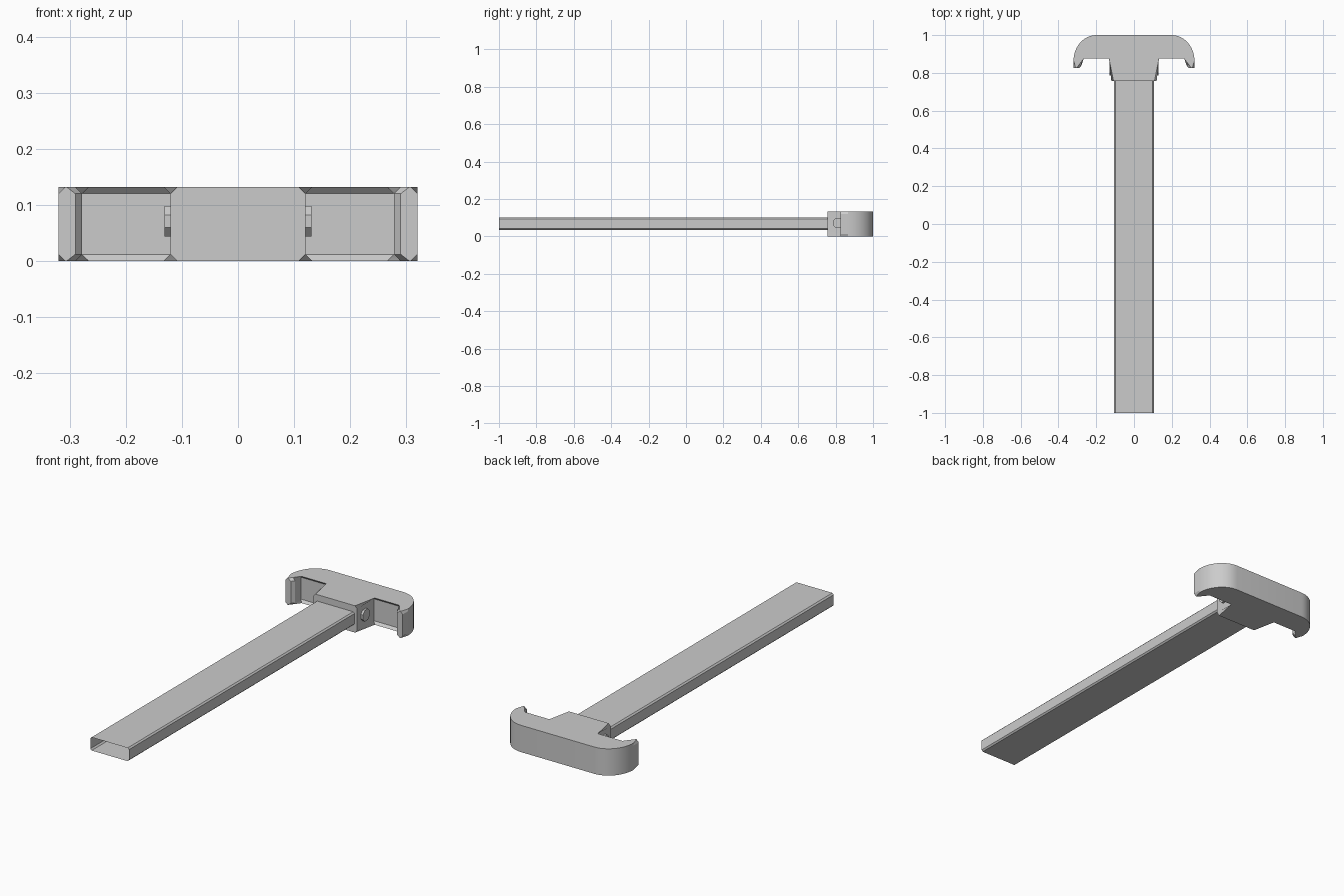
import bpy, bmesh, math

if "Cube" in bpy.data.objects:
    bpy.data.objects.remove(bpy.data.objects["Cube"])


def finish(bm, name):
    bmesh.ops.recalc_face_normals(bm, faces=bm.faces)
    mesh = bpy.data.meshes.new(name)
    bm.to_mesh(mesh)
    bm.free()
    ob = bpy.data.objects.new(name, mesh)
    bpy.context.collection.objects.link(ob)
    return ob


def prism(bm, pts, vec, caps=True):
    """Extrude a closed 3D outline along vec."""
    a = [bm.verts.new(p) for p in pts]
    b = [bm.verts.new([p[i] + vec[i] for i in range(3)]) for p in pts]
    n = len(pts)
    for i in range(n):
        j = (i + 1) % n
        bm.faces.new((a[i], a[j], b[j], b[i]))
    if caps:
        bm.faces.new(a)
        bm.faces.new(b)


# T-shaped head with hooked ends: right half outline, then mirrored
H, STEM_Y, TIP_Y = 0.132, 0.757, 0.825
half = [(0.12, STEM_Y), (0.12, 0.887), (0.278, 0.887), (0.278, 0.84),
        (0.29, TIP_Y), (0.32, TIP_Y)]
N = 12
for i in range(N + 1):
    t = math.pi / 2 * i / N
    half.append((0.20 + 0.12 * math.cos(t), 0.865 + 0.135 * math.sin(t)))
outline = half + [(-x, y) for x, y in reversed(half)]

bm = bmesh.new()
prism(bm, [(x, y, 0) for x, y in outline], (0, 0, H))


def chamfered(e):
    p, q = e.verts[0].co, e.verts[1].co
    if abs(p.z - q.z) > 1e-4:
        return False
    # stem front and hook tips stay square
    return not any(abs(p.y - y) < 1e-4 and abs(q.y - y) < 1e-4
                   for y in (STEM_Y, TIP_Y))


bmesh.ops.bevel(bm, geom=[e for e in bm.edges if chamfered(e)],
                offset=0.012, segments=1, affect='EDGES')
head = finish(bm, "handle_head")
bpy.context.view_layer.objects.active = head
head.select_set(True)
bpy.ops.object.shade_smooth_by_angle(angle=math.radians(25))

# Long thin-walled bar, open at the front
W, Z0, Z1, C = 0.105, 0.035, 0.1, 0.007
section = [(W - C, Z0), (W, Z0 + C), (W, Z1 - C), (W - C, Z1),
           (C - W, Z1), (-W, Z1 - C), (-W, Z0 + C), (C - W, Z0)]
bm = bmesh.new()
prism(bm, [(x, -1, z) for x, z in section], (0, 1 + STEM_Y, 0), caps=False)
finish(bm, "bar")

# Octagonal pins on both sides of the stem
for side, label in ((1, "right"), (-1, "left")):
    bm = bmesh.new()
    r = 0.0275 / math.cos(math.pi / 8)
    ring = [(side * 0.115, 0.8125 + r * math.cos(math.pi / 4 * (k + 0.5)),
             0.071 + r * math.sin(math.pi / 4 * (k + 0.5))) for k in range(8)]
    prism(bm, ring, (side * 0.016, 0, 0))
    finish(bm, "pin_" + label)
